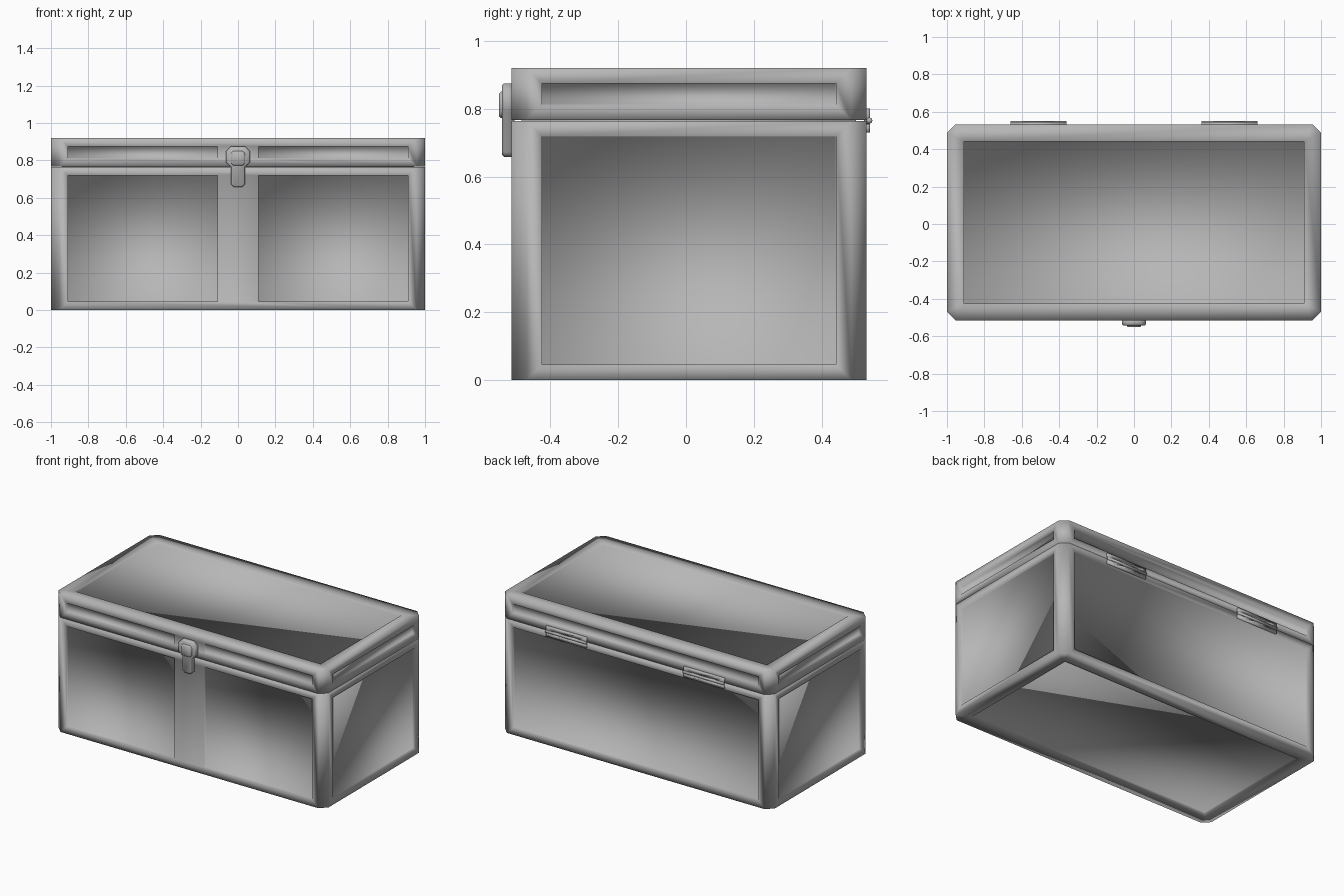
import bpy, bmesh
from mathutils import Vector

if "Cube" in bpy.data.objects:
    bpy.data.objects.remove(bpy.data.objects["Cube"])

X, Y0, Y1, C, M, D = 1.0, -0.515, 0.532, 0.045, 0.045, 0.015
GREY = bpy.data.materials.new("dark_grey")
GREY.diffuse_color = (0.47, 0.47, 0.47, 1)
GREY.use_nodes = True
GREY.node_tree.nodes["Principled BSDF"].inputs["Base Color"].default_value = GREY.diffuse_color


def finish(bm, name):
    """Turn the bmesh into a smooth shaded object."""
    bmesh.ops.recalc_face_normals(bm, faces=bm.faces[:])
    for f in bm.faces:
        f.smooth = True
    me = bpy.data.meshes.new(name)
    bm.to_mesh(me)
    bm.free()
    me.materials.append(GREY)
    ob = bpy.data.objects.new(name, me)
    bpy.context.collection.objects.link(ob)
    return ob


def panelled_box(name, z0, z1, panel_z):
    """Chamfered box with recessed panels on the walls and on the cap at panel_z."""
    bm = bmesh.new()
    outline = [(-X + C, Y0), (X - C, Y0), (X, Y0 + C), (X, Y1 - C),
               (X - C, Y1), (-X + C, Y1), (-X, Y1 - C), (-X, Y0 + C)]
    lo = [bm.verts.new((x, y, z0)) for x, y in outline]
    hi = [bm.verts.new((x, y, z1)) for x, y in outline]
    walls = [bm.faces.new((lo[i], lo[(i + 1) % 8], hi[(i + 1) % 8], hi[i])) for i in range(8)]
    # plain cap at the seam, framed cap on the outside
    bm.faces.new(hi if panel_z == z0 else lo)
    ring = lo if panel_z == z0 else hi
    k = [bm.verts.new((sx * (X - 2 * M), y, panel_z)) for sx, y in
         ((-1, Y0 + 2 * M), (1, Y0 + 2 * M), (1, Y1 - 2 * M), (-1, Y1 - 2 * M))]
    for i in range(4):
        j = (i + 1) % 4
        bm.faces.new((ring[2 * i], ring[2 * i + 1], k[j], k[i]))
        bm.faces.new((ring[2 * i + 1], ring[(2 * i + 2) % 8], k[j]))
    cap = bm.faces.new(k)
    bmesh.ops.recalc_face_normals(bm, faces=bm.faces[:])
    # frame each wall, then split the front into two panels beside a centre post
    panels = walls[::2]
    bmesh.ops.inset_individual(bm, faces=panels, thickness=M, depth=0, use_even_offset=True)
    front = [panels[0]]
    for x in (-0.11, 0.11):
        geom = front + list({e for f in front for e in f.edges})
        cut = bmesh.ops.bisect_plane(bm, geom=geom, plane_co=(x, 0, 0), plane_no=(1, 0, 0))
        front = [g for g in cut["geom"] if isinstance(g, bmesh.types.BMFace)]
    sides = [f for f in front if abs(f.calc_center_median().x) > 0.1]
    bmesh.ops.inset_individual(bm, faces=sides + panels[1:] + [cap], thickness=0.001,
                               depth=-D, use_even_offset=True)
    return finish(bm, name)


def plate(name, pts, y_back, y_front, bevel):
    """Extrude an x/z outline along y and soften its front rim."""
    bm = bmesh.new()
    f = bm.faces.new([bm.verts.new((x, y_back, z)) for x, z in pts])
    ext = bmesh.ops.extrude_face_region(bm, geom=[f])["geom"]
    top = [v for v in ext if isinstance(v, bmesh.types.BMVert)]
    bmesh.ops.translate(bm, verts=top, vec=Vector((0, y_front - y_back, 0)))
    if bevel:
        rim = [e for e in bm.edges if all(v in top for v in e.verts)]
        bmesh.ops.bevel(bm, geom=rim, offset=bevel, segments=1, affect='EDGES')
    return finish(bm, name)


# Chest body and lid, with a set-back lip closing the seam
panelled_box("chest_body", 0, 0.764, 0)
panelled_box("chest_lid", 0.7665, 0.92, 0.92)
a, b = X - 0.06, 0.76
plate("seam_lip", [(-a, b), (a, b), (a, b + 0.01), (-a, b + 0.01)], Y1 - 0.03, Y0 + 0.03, 0)

# Latch: hasp plate with tongue, and raised button
half = [(0.022, 0.657), (0.037, 0.672), (0.037, 0.765), (0.065, 0.79), (0.065, 0.848), (0.038, 0.875)]
plate("latch_hasp", half + [(-x, z) for x, z in reversed(half)], -0.505, -0.543, 0.007)
half = [(0.025, 0.773), (0.038, 0.786), (0.038, 0.838), (0.025, 0.85)]
plate("latch_button", half + [(-x, z) for x, z in reversed(half)], -0.535, -0.552, 0.006)

# Hinges: interlocking leaves around a slim pin
for side, cx in (("left", -0.51), ("right", 0.51)):
    w = 0.3 / 5
    for leaf, z_out, sign in (("upper", 0.80, 1), ("lower", 0.73, -1)):
        pts = [(cx - 0.15, z_out)]
        for i in range(5):
            reach = (i % 2 == 0) == (sign > 0)
            z = 0.765 + sign * (-0.01 if reach else 0.011)
            pts += [(cx - 0.15 + i * w + 0.001, z), (cx - 0.15 + (i + 1) * w - 0.001, z)]
        pts.append((cx + 0.15, z_out))
        plate(f"hinge_{leaf}_leaf_{side}", pts, 0.525, 0.542, 0)
    bm = bmesh.new()
    bmesh.ops.create_cone(bm, cap_ends=True, segments=8, radius1=0.009, radius2=0.009, depth=0.3)
    for v in bm.verts:
        v.co = Vector((v.co.z + cx, v.co.y + 0.541, v.co.x + 0.765))
    finish(bm, f"hinge_pin_{side}")
